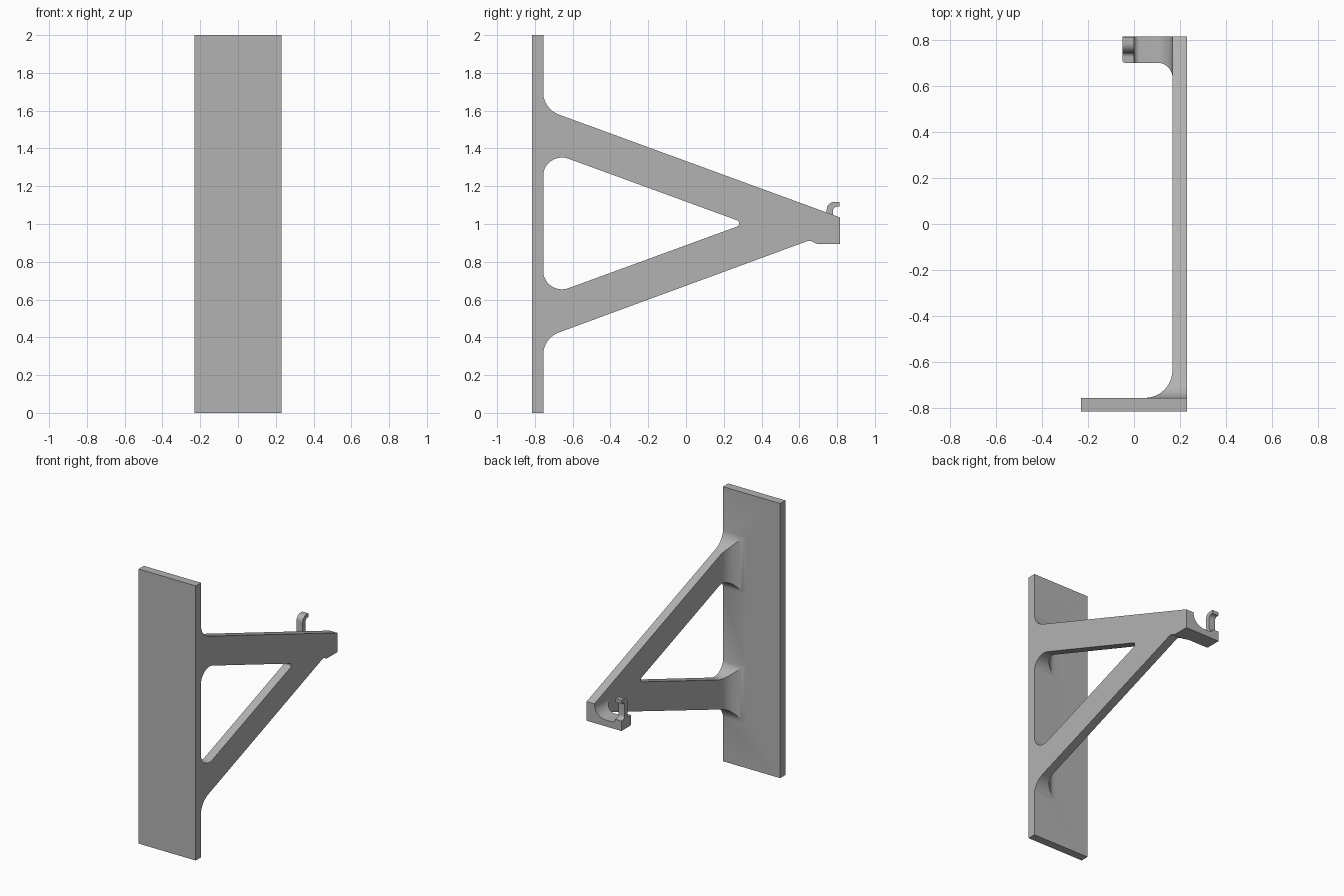
import bpy, bmesh, math
from mathutils import Vector

cube = bpy.data.objects.get("Cube")
if cube:
    bpy.data.objects.remove(cube, do_unlink=True)

grey = bpy.data.materials.new("plain grey")
grey.use_nodes = True
color = (0.45, 0.45, 0.45, 1)
grey.diffuse_color = color
grey.node_tree.nodes["Principled BSDF"].inputs["Base Color"].default_value = color


def rounded(corners, steps=10):
    """Outline from (u, v) or (u, v, radius) corners, with arcs at the radii."""
    out = []
    for i, c in enumerate(corners):
        p = Vector(c[:2])
        if len(c) == 2:
            out.append(p)
            continue
        a = (Vector(corners[i - 1][:2]) - p).normalized()
        b = (Vector(corners[(i + 1) % len(corners)][:2]) - p).normalized()
        half = a.angle(b) / 2
        center = p + (a + b).normalized() * c[2] / math.sin(half)
        start = p + a * c[2] / math.tan(half) - center
        end = p + b * c[2] / math.tan(half) - center
        turn = start.angle(end)
        for k in range(steps + 1):
            t = k / steps
            out.append(center + (start * math.sin((1 - t) * turn)
                                 + end * math.sin(t * turn)) / math.sin(turn))
    return out


def prism(name, axis, corners, low, high):
    """Extrude an outline along x, y or z; the outline uses the other two axes."""
    place = {"x": lambda u, v, w: (w, u, v),
             "y": lambda u, v, w: (u, w, v),
             "z": lambda u, v, w: (u, v, w)}[axis]
    bm = bmesh.new()
    face = bm.faces.new([bm.verts.new(place(p.x, p.y, low)) for p in rounded(corners)])
    new = bmesh.ops.extrude_face_region(bm, geom=[face])["geom"]
    shift = Vector(place(0, 0, high - low))
    bmesh.ops.translate(bm, vec=shift, verts=[g for g in new if isinstance(g, bmesh.types.BMVert)])
    bmesh.ops.recalc_face_normals(bm, faces=bm.faces)
    mesh = bpy.data.meshes.new(name)
    bm.to_mesh(mesh)
    bm.free()
    mesh.materials.append(grey)
    obj = bpy.data.objects.new(name, mesh)
    bpy.context.collection.objects.link(obj)
    return obj


def combine(obj, other, operation):
    """Apply a boolean and remove the helper."""
    mod = obj.modifiers.new(operation.lower(), "BOOLEAN")
    mod.operation, mod.object, mod.solver = operation, other, "EXACT"
    bpy.context.view_layer.objects.active = obj
    bpy.ops.object.modifier_apply(modifier=mod.name)
    bpy.data.objects.remove(other, do_unlink=True)


# Triangular bracket: side silhouette crossed with the plan outline
bracket = prism("bracket", "x", [
    (-.79, 1.75), (-.757, 1.75), (-.757, 1.61, .13), (.9, 1.004), (.9, .895),
    (.69, .895, .03), (.655, .914, .03), (-.757, .395, .13), (-.757, .25), (-.79, .25)],
    -.3, .3)
plan = prism("bracket_plan", "z", [
    (.23, -.79), (.23, .815), (-.05, .815), (-.05, .70, .01), (.167, .70, .065),
    (.167, -.755, .12), (0, -.755), (0, -.79)], -.1, 2.1)
combine(bracket, plan, "INTERSECT")

# Triangular opening
opening = prism("opening", "x", [
    (-.757, 1.395, .1), (.316, 1.003, .018), (-.757, .611, .1)], -.4, .4)
combine(bracket, opening, "DIFFERENCE")

# Rounded cradle above the end shelf, leaving a low lip
cradle = prism("cradle", "y", [
    (-.2, 1.3), (-.2, .967), (0, .967), (0, .942, .024), (.167, .942, .088), (.167, 1.3)],
    .5, .95)
combine(bracket, cradle, "DIFFERENCE")

# Hook standing on the lip, open to the back
hook = prism("hook", "x", [
    (.71, .93), (.71, .967), (.745, .967, .02), (.745, 1.117, .04), (.812, 1.117),
    (.812, 1.092), (.777, 1.092, .025), (.777, .967, .025), (.812, .967), (.812, .93)],
    -.05, 0)
combine(bracket, hook, "UNION")

# Mounting plate
plate = prism("mounting_plate", "z", [
    (-.23, -.815), (.23, -.815), (.23, -.755), (-.23, -.755)], 0, 2)
combine(bracket, plate, "UNION")

bpy.ops.object.select_all(action="DESELECT")
bracket.select_set(True)
bpy.context.view_layer.objects.active = bracket
bpy.ops.object.shade_smooth_by_angle(angle=math.radians(25))
